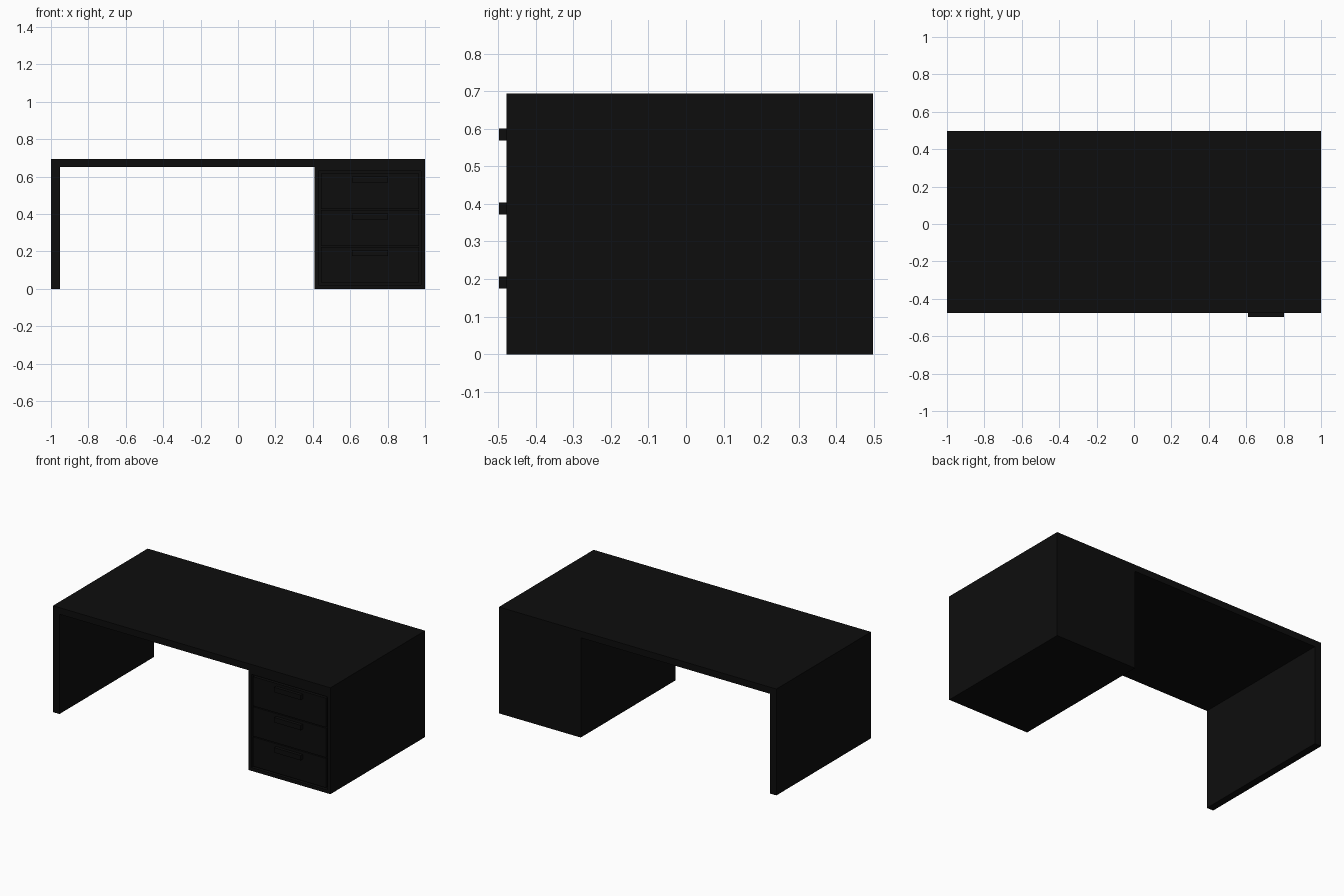
import bpy, bmesh

if "Cube" in bpy.data.objects:
    bpy.data.objects.remove(bpy.data.objects["Cube"])

black = bpy.data.materials.new("black_lacquer")
black.diffuse_color = (0.004, 0.004, 0.004, 1)
black.use_nodes = True
black.node_tree.nodes["Principled BSDF"].inputs["Base Color"].default_value = black.diffuse_color

FRONT, BACK = -0.477, 0.498
TOP, UNDER = 0.693, 0.65


def box(name, x, y, z, recess=None):
    """Box from (min, max) ranges; recess = (border, depth) sinks its front face."""
    bm = bmesh.new()
    bmesh.ops.create_cube(bm, size=1)
    for v in bm.verts:
        v.co = [r[0] if c < 0 else r[1] for c, r in zip(v.co, (x, y, z))]
    bm.normal_update()
    if recess:
        front = min(bm.faces, key=lambda f: f.calc_center_median().y)
        bmesh.ops.inset_region(bm, faces=[front], thickness=recess[0])
        rim = bmesh.ops.inset_region(bm, faces=[front], thickness=0.0)
        for v in front.verts:
            v.co.y += recess[1]
    mesh = bpy.data.meshes.new(name)
    bm.to_mesh(mesh)
    bm.free()
    mesh.materials.append(black)
    obj = bpy.data.objects.new(name, mesh)
    bpy.context.collection.objects.link(obj)
    return obj


# Desktop slab and left side panel
box("desktop", (-1, 1), (FRONT, BACK), (UNDER, TOP))
box("left_panel", (-1, -0.953), (FRONT, BACK), (0, UNDER))

# Drawer cabinet with a framed front recess
border = 0.03
x0, x1 = 0.41, 1.0
box("cabinet", (x0, x1), (FRONT, BACK), (0, UNDER), recess=(border, 0.02))

# Three drawer fronts with narrow gaps, each with a block handle
gap = 0.003
step = (UNDER - 2 * border) / 3
mid = (x0 + x1) / 2
for i in range(3):
    low = border + i * step
    high = low + step
    box(f"drawer_front_{i + 1}", (x0 + border + gap, x1 - border - gap),
        (FRONT, FRONT + 0.02), (low + gap, high - gap))
    box(f"drawer_handle_{i + 1}", (mid - 0.096, mid + 0.096),
        (-0.498, FRONT), (high - 0.052, high - 0.02))
